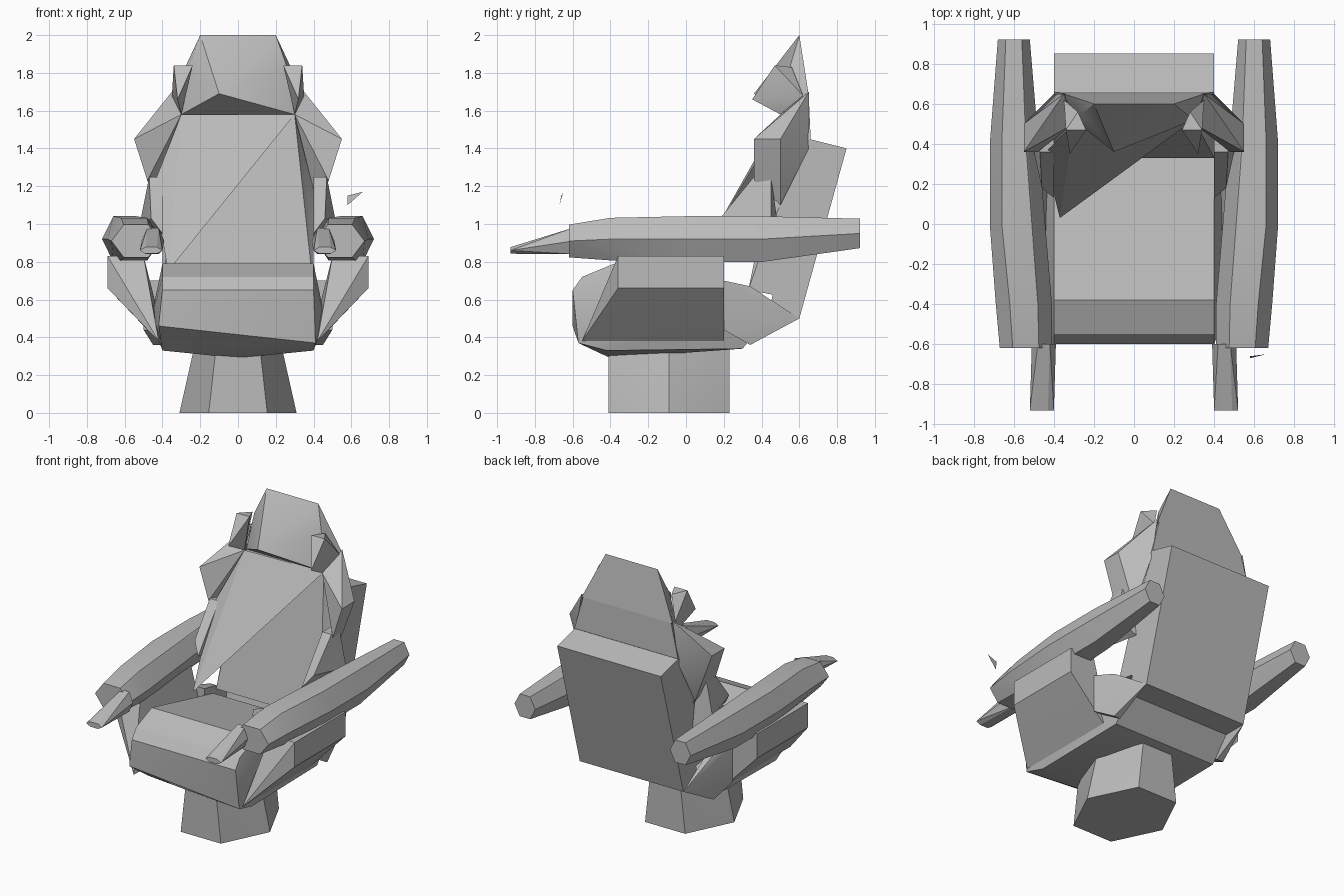
import bpy, bmesh
from math import cos, sin, pi, radians

cube = bpy.data.objects.get("Cube")
if cube:
    bpy.data.objects.remove(cube, do_unlink=True)

grey = bpy.data.materials.new("plain grey")
grey.use_nodes = True
grey.diffuse_color = (.5, .5, .5, 1)
grey.node_tree.nodes["Principled BSDF"].inputs["Base Color"].default_value = grey.diffuse_color


def finish(name, bm):
    """Turn a bmesh into a named object, smooth with sharp edges kept."""
    bmesh.ops.recalc_face_normals(bm, faces=bm.faces)
    mesh = bpy.data.meshes.new(name)
    bm.to_mesh(mesh)
    bm.free()
    mesh.materials.append(grey)
    mesh.shade_smooth()
    mesh.set_sharp_from_angle(angle=radians(25))
    part = bpy.data.objects.new(name, mesh)
    bpy.context.collection.objects.link(part)


def hull(name, points):
    """Faceted solid wrapped tightly around a few corner points."""
    bm = bmesh.new()
    verts = [bm.verts.new(point) for point in points]
    bmesh.ops.convex_hull(bm, input=verts)
    loose = [vert for vert in bm.verts if not vert.link_faces]
    bmesh.ops.delete(bm, geom=loose, context="VERTS")
    finish(name, bm)


def sheet(name, points):
    """Open strip of triangles through the points in order."""
    bm = bmesh.new()
    verts = [bm.verts.new(point) for point in points]
    for triangle in zip(verts, verts[1:], verts[2:]):
        bm.faces.new(triangle)
    finish(name, bm)


def pair(name, points):
    """The same solid on the left and mirrored on the right."""
    hull("left_" + name, points)
    hull("right_" + name, [(-x, y, z) for x, y, z in points])


def box(xs, ys, zs):
    """Corner points of a box between the given limits."""
    return [(x, y, z) for x in xs for y in ys for z in zs]


def across(half_width, profile):
    """A side profile of (y, z) points placed at both ends of a width."""
    return [(x, y, z) for x in (-half_width, half_width) for y, z in profile]


def ring(x, y, z, wide, tall):
    """Six-sided cross-section facing along y."""
    angles = [i * pi / 3 for i in range(6)]
    return [(x + wide * cos(a), y, z + tall * sin(a)) for a in angles]


def foot_ring(z, wide):
    """Six-sided cross-section of the pedestal."""
    angles = [i * pi / 3 for i in range(6)]
    return [(wide * cos(a), .37 * sin(a) - .09, z) for a in angles]


# Six-sided pedestal, narrower at the top
hull("pedestal", foot_ring(0, .31) + foot_ring(.4, .22))

# Seat cushion with a rounded front, tapered underside and a skewed lower lip
seat_top = [(-.6, .65), (-.55, .72), (-.38, .79), (.3, .63)]
seat_bottom = [(-.42, .33), (.3, .34), (.43, .5)]
lip = [(-.42, -.6, .46), (.41, -.57, .37), (0, -.4, .29)]
hull("seat", across(.4, seat_top + seat_bottom) + across(.46, [(-.4, .5), (.2, .5)]) + lip)

# Slab forming the rear of the backrest
slab = [(.6, .5), (.85, 1.4), (.65, 1.45), (.43, .5)]
hull("back_panel", across(.4, slab))

# Backrest, wide at the seat and narrow under the headrest
hull("backrest", across(.3, [(.52, 1.58), (.65, 1.6)])
     + across(.4, [(.33, .65), (.45, 1), (.6, .6), (.65, 1.4)]))

# Folded flap of the backrest dropping towards one side of the seat
sheet("backrest_flap", [(-.45, .35, 1.2), (-.3, .5, 1.58), (-.37, .03, .75), (.3, .52, 1.58)])

# Side wings of the backrest, pinched above the armrests
pair("upper_wing", [
    (.3, .5, 1.58), (.55, .36, 1.45), (.55, .5, 1.45), (.48, .36, 1.23),
    (.42, .5, 1.1), (.35, .65, 1.7), (.4, .65, 1.4),
])
pair("lower_wing", box((.4, .47), (.36, .45), (1.25,))
     + [(.46, .18, 1.03), (.4, .13, .95), (.52, .45, 1), (.4, .5, .9)])

# Headrest: thin crest swelling to a point below, with ears at the corners
hull("headrest", across(.2, [(.6, 2)])
     + across(.26, [(.55, 1.83)])
     + across(.3, [(.52, 1.58)])
     + across(.35, [(.65, 1.68)]) + [(-.1, .36, 1.69)])
hull("headrest_rear", across(.34, [(.55, 1.6), (.65, 1.68)]) + across(.4, [(.6, 1.4), (.66, 1.45)]))
pair("ear", [
    (.24, .47, 1.84), (.34, .47, 1.84), (.32, .35, 1.66), (.28, .56, 1.83),
    (.3, .5, 1.58), (.35, .62, 1.68),
])

# Long armrests with narrow tips at the front
pair("armrest", ring(.6, .92, .95, .08, .09) + ring(.6, .4, .92, .12, .14)
     + ring(.6, 0, .92, .12, .14) + ring(.55, -.4, .92, .14, .13)
     + ring(.54, -.62, .91, .13, .1))
pair("armrest_tip", ring(.45, -.6, .91, .06, .08) + ring(.46, -.93, .86, .06, .02))

# Panels carrying the armrests, sloping in under the seat
pair("arm_support", box((.5, .69), (-.36, .2), (.66, .83))
     + box((.4, .48), (-.36, .2), (.44,)) + box((.42,), (-.55, .2), (.38,)))

# Rear corner braces between seat and back panel
pair("rear_brace", box((.4, .5), (.2,), (.44, .7))
     + box((.4, .45), (.34,), (.36, .67)) + box((.4,), (.43, .6), (.5,)))

# Small loose flake above one armrest
sheet("flake", [(.58, -.67, 1.1), (.58, -.66, 1.15), (.66, -.65, 1.17)])
